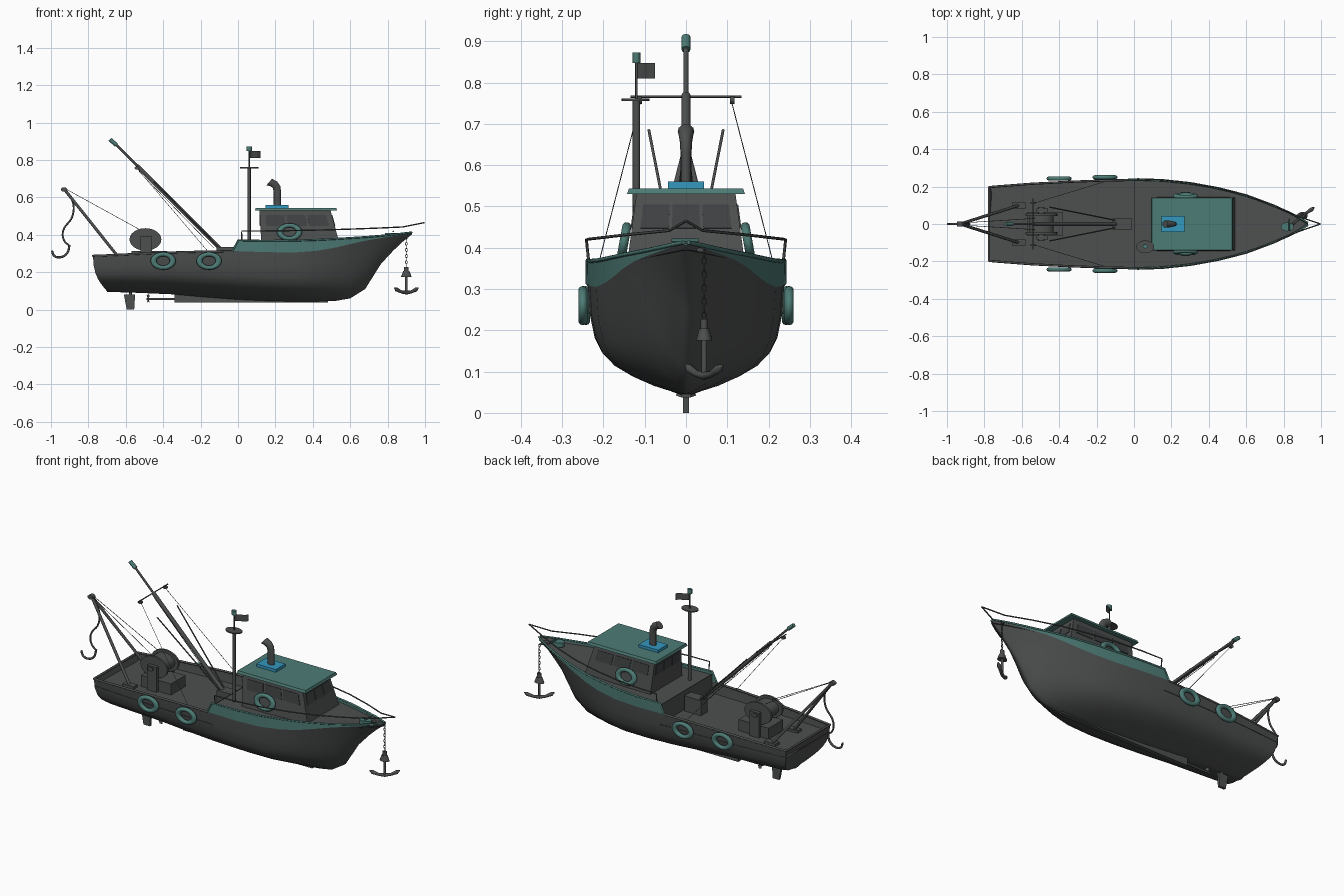
import bpy, bmesh, math
from mathutils import Vector, Matrix

if "Cube" in bpy.data.objects:
    bpy.data.objects.remove(bpy.data.objects["Cube"])


def mat(name, c):
    m = bpy.data.materials.new(name)
    m.diffuse_color = (*c, 1)
    m.use_nodes = True
    m.node_tree.nodes["Principled BSDF"].inputs["Base Color"].default_value = m.diffuse_color
    return m


GREY = mat("dark grey", (0.075, 0.078, 0.078))
GLASS = mat("window grey", (0.05, 0.053, 0.055))
TEAL = mat("teal", (0.075, 0.20, 0.18))
BLUE = mat("blue", (0.035, 0.31, 0.52))
ST = 1.42  # round parts are stretched along the boat


def make(name, verts, faces, *mats, smooth=None):
    me = bpy.data.meshes.new(name)
    me.from_pydata([tuple(v) for v in verts], [], faces)
    bm = bmesh.new()
    bm.from_mesh(me)
    bmesh.ops.recalc_face_normals(bm, faces=bm.faces)
    bm.to_mesh(me)
    bm.free()
    ob = bpy.data.objects.new(name, me)
    bpy.context.collection.objects.link(ob)
    for m in mats:
        me.materials.append(m)
    if smooth:
        bpy.ops.object.select_all(action='DESELECT')
        ob.select_set(True)
        bpy.context.view_layer.objects.active = ob
        bpy.ops.object.shade_smooth_by_angle(angle=math.radians(smooth))
    return ob


BOXF = [(0, 1, 2, 3), (4, 5, 6, 7), (0, 1, 5, 4), (1, 2, 6, 5), (2, 3, 7, 6), (3, 0, 4, 7)]


def prism(name, b, t, m):
    """Box between bottom and top rectangles given as (x0, x1, half y, z, centre y)."""
    v = []
    for x0, x1, h, z, c in (b, t):
        v += [(x0, c - h, z), (x1, c - h, z), (x1, c + h, z), (x0, c + h, z)]
    return make(name, v, BOXF, m)


def box(name, x0, x1, h, z0, z1, m, c=0):
    return prism(name, (x0, x1, h, z0, c), (x0, x1, h, z1, c), m)


def tube(name, pts, r, m, radii=None, smooth=False, sides=2, closed=False):
    cu = bpy.data.curves.new(name, 'CURVE')
    cu.dimensions = '3D'
    cu.bevel_depth, cu.bevel_resolution, cu.use_fill_caps = r, sides, True
    cu.resolution_u = 6
    if smooth:
        s = cu.splines.new('BEZIER')
        s.bezier_points.add(len(pts) - 1)
        for p, q in zip(s.bezier_points, pts):
            p.co, p.handle_left_type, p.handle_right_type = q, 'AUTO', 'AUTO'
    else:
        s = cu.splines.new('POLY')
        s.points.add(len(pts) - 1)
        for i, q in enumerate(pts):
            s.points[i].co = (*q, 1)
            s.points[i].radius = radii[i] if radii else 1
    s.use_cyclic_u = closed
    cu.materials.append(m)
    ob = bpy.data.objects.new(name, cu)
    bpy.context.collection.objects.link(ob)
    return ob


def disc(name, c, r, h, m, axis='Z', r2=None):
    """Cylinder stretched along x, centred on c."""
    bm = bmesh.new()
    bmesh.ops.create_cone(bm, cap_ends=True, segments=24, radius1=r, radius2=r if r2 is None else r2, depth=h)
    if axis == 'Y':
        bm.transform(Matrix.Rotation(math.pi / 2, 4, 'X'))
    bm.transform(Matrix.Translation(c) @ Matrix.Diagonal((ST, 1, 1, 1)))
    v = [p.co.copy() for p in bm.verts]
    f = [[p.index for p in q.verts] for q in bm.faces]
    bm.free()
    return make(name, v, f, m, smooth=35)


def ring(name, c, tilt=0):
    N, K, R, r = 32, 10, 0.036, 0.0115
    v = []
    for i in range(N):
        a = 2 * math.pi * i / N
        for j in range(K):
            b = 2 * math.pi * j / K
            d = R + r * math.cos(b)
            v.append(Vector((d * math.cos(a) * ST, r * math.sin(b), d * math.sin(a))))
    M = Matrix.Translation(c) @ Matrix.Rotation(tilt, 4, 'X')
    f = [(i * K + j, (i + 1) % N * K + j, (i + 1) % N * K + (j + 1) % K, i * K + (j + 1) % K)
         for i in range(N) for j in range(K)]
    make(name, [M @ p for p in v], f, TEAL, smooth=60)


# Hull stations: x, half beam, keel z, side top z, sheer z
S = [(-.775, .20, .10, .287, 0), (-.72, .205, .095, .289, 0), (-.55, .218, .09, .297, 0),
     (-.36, .228, .082, .305, 0), (-.18, .235, .066, .31, 0), (-.03, .238, .055, .312, .312),
     (0, .238, .053, .312, .37), (.15, .233, .046, .307, .368), (.3, .217, .042, .305, .369),
     (.42, .197, .042, .314, .373), (.52, .174, .046, .331, .378), (.6, .152, .06, .35, .383),
     (.68, .124, .11, .368, .388), (.765, .09, .245, .382, .395), (.83, .062, .315, .392, .401),
     (.88, .036, .362, .401, .407), (.93, .006, .402, .41, .413)]
SEC = [(0, .04), (.04, .17), (.09, .36), (.16, .55), (.26, .74), (.37, .86), (.5, .93), (.72, .98), (1, 1)]


def station(x):
    for a, b in zip(S, S[1:]):
        if x <= b[0]:
            k = (x - a[0]) / (b[0] - a[0])
            return [p + (q - p) * k for p, q in zip(a, b)]
    return S[-1]


verts, faces, strake = [], [], []
for x, hb, zk, zb, zs in S:
    w = min(1, max(0, (x - .35) / .4))
    half = []
    for t, f in SEC:
        y = hb * (f * (1 - w) + (.04 + .96 * t ** 0.75) * w)
        dx = .075 * (1 - t) ** 2.5 if x < -.77 else .02 * (1 - t) if x < -.7 else 0
        half.append((x + dx, y, zk + (zb - zk) * t))
    verts += [(a, -b, c) for a, b, c in reversed(half)] + half
W = 2 * len(SEC)
for i in range(len(S) - 1):
    for j in range(W - 1):
        faces.append((i * W + j, (i + 1) * W + j, (i + 1) * W + j + 1, i * W + j + 1))
faces.append(tuple(range(W)))
make("hull", verts, faces, GREY, smooth=40)

fore = [s for s in S if s[0] >= -.04]
for s in (-1, 1):
    side = "left" if s > 0 else "right"
    # Raised teal strake and the gunwales
    v = [(p[0], s * p[1], z) for p in fore for z in (p[3], p[4])]
    make("bow_strake_" + side, v, [(2*i, 2*i+2, 2*i+3, 2*i+1) for i in range(len(fore) - 1)], TEAL, smooth=40)
    tube("bow_gunwale_" + side, [(p[0], s * p[1], p[4]) for p in fore], .005, TEAL)
    tube("aft_gunwale_" + side, [(p[0], s * (p[1] - .003), p[3]) for p in S[:6]], .006, GREY)
    # Bow rail
    xs = [.02, .15, .3, .45, .6, .75, .88]
    rail = [(x, s * (station(x)[1] + .004), .42 + .028 * max(0, x) ** 2) for x in xs] + [(1 - .003, 0, .465)]
    tube("bow_rail_" + side, [(.02, s * .236, .37)] + rail, .0035, GREY)
    # Life rings
    for n, x in enumerate((-.4, -.155)):
        ring(f"hull_ring_{side}_{n}", (x, s * (.25 if n else .243), .26))
    ring("cabin_ring_" + side, (.275, s * .15, .415), s * .18)
    # Stern gantry leg, outrigger pole, stay, pulley
    tube("gantry_leg_" + side, [(-.615, s * .1, .25), (-.93, 0, .645)], .008, GREY)
    box("gantry_foot_" + side, -.65, -.58, .018, .245, .262, GREY, s * .1)
    tube("outrigger_" + side, [(-.1, s * .02, .33), (-.45, s * .09, .685)], .0035, GREY)
    tube("stay_" + side, [(-.54, s * .11, .755), (-.16, s * .225, .31)], .0012, GREY, sides=1)
    disc("pulley_" + side, (-.54, s * .112, .757), .009, .012, GREY, 'Y')
    box("drum_post_" + side, -.52, -.46, .01, .24, .39, GREY, s * .072)
    disc("drum_flange_" + side, (-.495, s * .05, .375), .06, .012, GREY, 'Y')

tube("stern_gunwale", [(-.775, -.2, .287), (-.775, .2, .287)], .006, GREY)
box("keel", -.34, .48, .012, .037, .09, GREY)


# Decks and the step between them
def deck(name, st, zf):
    v = [(p[0], k * p[1] * .995, zf(p)) for p in st for k in (-1, 1)]
    make(name, v, [(2*i, 2*i+2, 2*i+3, 2*i+1) for i in range(len(st) - 1)], GREY)


deck("aft_deck", S[:7], lambda p: .248)
deck("fore_deck", S[6:], lambda p: p[4] - .018)
make("deck_step", [(0, -.236, .24), (0, .236, .24), (0, .236, .356), (0, -.236, .356)], [(0, 1, 2, 3)], GREY)

# Cabin with window panes on each wall
B, T = (.125, .545, .145, .345, 0), (.115, .495, .12, .53, 0)
prism("cabin", B, T, GREY)


def pane(name, p, u0, u1, v0, v1):
    q = lambda u, v: p[0].lerp(p[1], u).lerp(p[3].lerp(p[2], u), v)
    n = (p[1] - p[0]).cross(p[3] - p[0]).normalized() * .003
    c = [q(u0, v0), q(u1, v0), q(u1, v1), q(u0, v1)]
    make(name, [a - n for a in c] + [a + n for a in c], BOXF, GLASS)


cor = [[Vector((r[0], -r[2], r[3])), Vector((r[1], -r[2], r[3])),
        Vector((r[1], r[2], r[3])), Vector((r[0], r[2], r[3]))] for r in (B, T)]
for n, k in (("right", 0), ("front", 1), ("left", 2), ("back", 3)):
    a, b = k, (k + 1) % 4
    wall = (cor[0][a], cor[0][b], cor[1][b], cor[1][a])
    for i in range(3):
        pane(f"window_{n}_{i}", wall, .08 + .29 * i, .34 + .29 * i, .55, .86)
prism("cabin_roof", (.09, .53, .143, .53, 0), (.095, .525, .138, .544, 0), TEAL)
box("roof_hatch", .147, .27, .043, .543, .56, BLUE)

# Exhaust pipe bending aft
pipe = tube("exhaust", [(.145, 0, .555), (.145, 0, .63), (.142, 0, .655), (.132, 0, .672), (.115, 0, .682)],
            .0135, GREY, radii=[1, 1, 1.1, 1.3, 1.5], sides=4)
pipe.scale.x = 1.45

# Signal mast with platform, lamp and flag
tube("mast", [(.06, -.12, .34), (.06, -.12, .755)], .009, GREY)
disc("mast_platform", (.06, -.122, .758), .034, .006, GREY)
tube("mast_rod", [(.06, -.12, .755), (.06, -.12, .85)], .003, GREY)
disc("mast_lamp", (.06, -.12, .86), .010, .026, TEAL)
fl = [(.06 + .06 * t, -.12 + .045 * t + .006 * math.sin(t * 6.3), z) for t in (0, .25, .5, .75, 1) for z in (.81, .848)]
make("flag", fl, [(2*i, 2*i+2, 2*i+3, 2*i+1) for i in range(4)], GREY, smooth=60)

# Cargo boom and its base
box("boom_base", -.115, -.01, .03, .245, .335, GREY)
tube("boom", [(-.09, 0, .32), (-.54, 0, .77)], .011, GREY)
tube("boom_top", [(-.53, 0, .76), (-.66, 0, .89)], .006, GREY)
tube("boom_lamp", [(-.65, 0, .88), (-.685, 0, .91)], .011, TEAL)
tube("boom_crossbar", [(-.54, -.135, .766), (-.54, .135, .766)], .003, GREY)
tube("boom_line", [(-.53, 0, .74), (-.13, 0, .33)], .0015, GREY, sides=1)

# Net drum on its stand
box("drum_stand", -.57, -.38, .065, .245, .312, GREY)
disc("drum", (-.495, 0, .375), .045, .1, GREY, 'Y')
disc("drum_axle", (-.495, 0, .375), .012, .18, GREY, 'Y')

# Gantry head, hauling rope and hook
disc("gantry_pulley", (-.93, 0, .642), .012, .025, GREY, 'Y')
for s in (-1, 1):
    tube("hauling_rope", [(-.93, s * .005, .65), (-.53, s * .03, .43)], .0015, GREY, sides=1)
tube("hook_rope", [(-.93, 0, .64), (-.885, 0, .58), (-.885, 0, .5), (-.935, 0, .42), (-.93, 0, .37), (-.9, 0, .34)],
     .005, GREY, smooth=True)
tube("hook", [(-.9, 0, .345), (-.915, 0, .30), (-.95, 0, .28), (-.982, 0, .287), (-.995, 0, .315)],
     .006, GREY, smooth=True)

# Bow windlass and bitts
disc("windlass", (.82, -.015, .398), .024, .025, TEAL)
tube("windlass_bar", [(.83, -.035, .418), (.83, .03, .418)], .004, TEAL)
tube("anchor_davit", [(.85, 0, .40), (.9, .045, .392)], .006, GREY)

# Anchor on its chain
cx, cy = .9, .044
for i in range(10):
    z, a = .385 - .0165 * i, (i % 2) * math.pi / 2
    lk = [(cx + .005 * math.cos(t) * math.cos(a), cy + .005 * math.cos(t) * math.sin(a), z + .01 * math.sin(t))
          for t in [k * math.pi / 4 for k in range(8)]]
    tube(f"chain_link_{i}", lk, .0018, GREY, sides=1, closed=True)
disc("anchor_head", (cx, cy, .19), .02, .03, GREY, r2=.012)
disc("anchor_eye", (cx, cy, .215), .009, .025, GREY)
tube("anchor_shank", [(cx, cy, .20), (cx, cy, .09)], .007, GREY)
tube("anchor_arms", [(cx + .065 * u, cy + .045 * u, .09 + .027 * u * u) for u in (-1, -.8, -.4, 0, .4, .8, 1)],
     .01, GREY, radii=[.2, 1.1, .8, 1, .8, 1.1, .2])

# Rudder, shaft and propeller
prism("rudder", (-.595, -.555, .007, 0, 0), (-.61, -.55, .007, .08, 0), GREY)
tube("rudder_stock", [(-.575, 0, .07), (-.575, 0, .12)], .007, GREY)
tube("propeller_shaft", [(-.49, 0, .056), (-.3, 0, .056)], .006, GREY)
for i in range(3):
    a = math.pi / 2 + i * 2 * math.pi / 3
    d, e = Vector((0, math.cos(a), math.sin(a))), Vector((.008, -math.sin(a) * .011, math.cos(a) * .011))
    o = Vector((-.48, 0, .056))
    make(f"propeller_blade_{i}", [o, o + d * .018 - e, o + d * .028, o + d * .018 + e], [(0, 1, 2, 3)], GREY)
